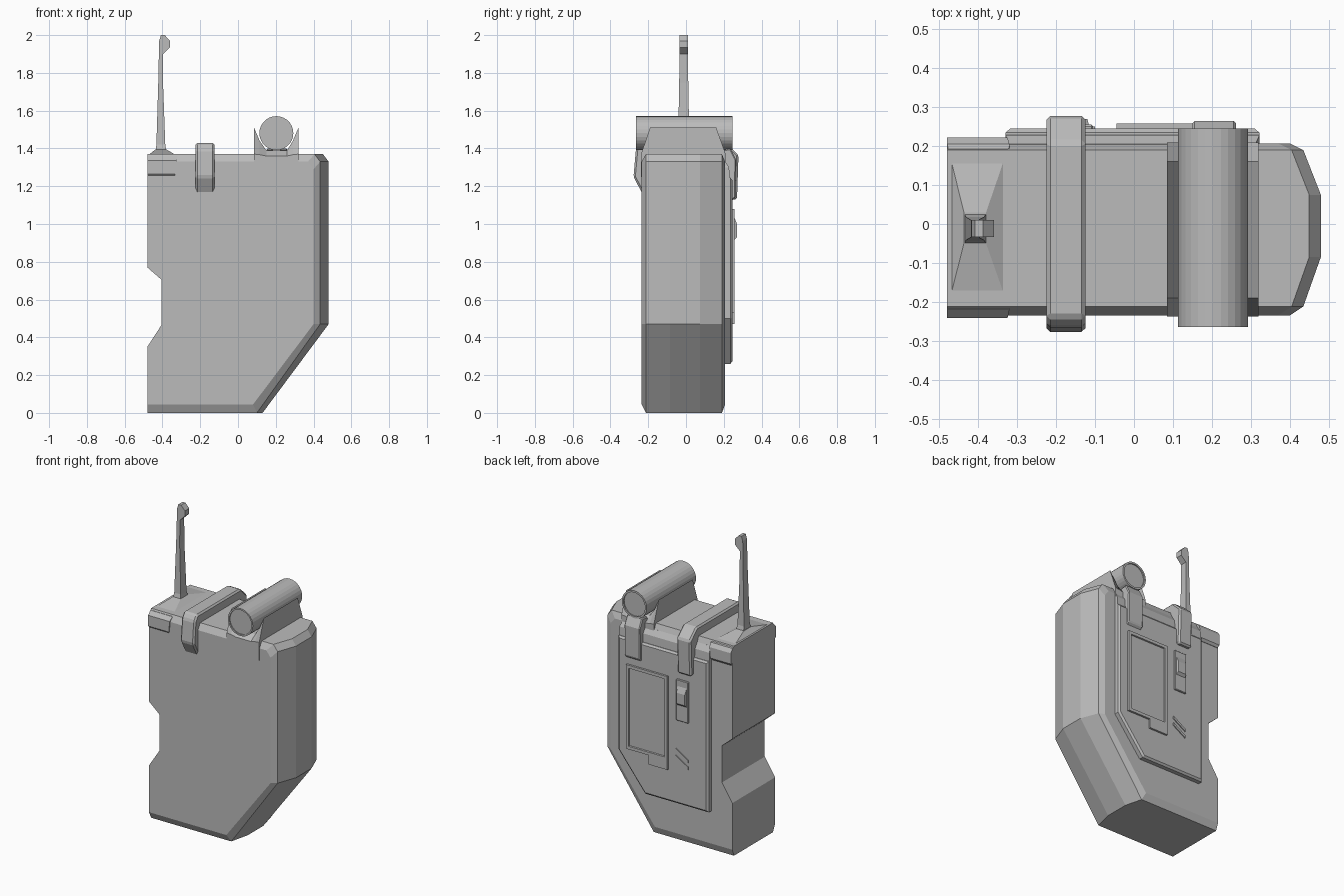
import bpy, bmesh, math
from mathutils import Vector

if "Cube" in bpy.data.objects:
    bpy.data.objects.remove(bpy.data.objects["Cube"])

grey = bpy.data.materials.new("warm_grey")
grey.diffuse_color = (0.5, 0.5, 0.5, 1)
grey.use_nodes = True
grey.node_tree.nodes["Principled BSDF"].inputs["Base Color"].default_value = grey.diffuse_color


def loft(name, rings, bevel=0):
    """Closed solid skinned through rings of equal point count."""
    bm = bmesh.new()
    loops = [[bm.verts.new(p) for p in ring] for ring in rings]
    n = len(loops[0])
    for a, b in zip(loops, loops[1:]):
        for i in range(n):
            j = (i + 1) % n
            bm.faces.new((a[i], a[j], b[j], b[i]))
    bm.faces.new(loops[0])
    bm.faces.new(loops[-1][::-1])
    bmesh.ops.recalc_face_normals(bm, faces=bm.faces)
    me = bpy.data.meshes.new(name)
    bm.to_mesh(me)
    bm.free()
    me.materials.append(grey)
    ob = bpy.data.objects.new(name, me)
    bpy.context.collection.objects.link(ob)
    if bevel:
        m = ob.modifiers.new("edge", 'BEVEL')
        m.width, m.segments = bevel, 1
    return ob


def xz(points, y):
    return [(x, y, z) for x, z in points]


def rect(x0, x1, y0, y1, z):
    return [(x0, y0, z), (x1, y0, z), (x1, y1, z), (x0, y1, z)]


def plate(name, points, y0, y1, bevel=0):
    return loft(name, [xz(points, y0), xz(points, y1)], bevel)


def box_points(x0, x1, z0, z1):
    return [(x0, z0), (x1, z0), (x1, z1), (x0, z1)]


# Main case: side outline inset towards the front and back faces
def outline(r, t, b, foot, notch=0):
    return [(-.48, b), (foot, b), (.48 - r, .47), (.48 - r, 1.33 - t),
            (.45 - r, 1.37 - t), (-.48, 1.37 - t), (-.48, .77 + notch),
            (-.405 + notch, .705 + notch), (-.405 + notch, .465 - notch),
            (-.48, .35 - notch)]


edge = outline(.08, .04, .045, .08)
shoulder = outline(.045, 0, 0, .10)
full = outline(0, 0, 0, .13)
loft("case", [xz(edge, -.235), xz(shoulder, -.212), xz(full, -.085),
              xz(full, .075), xz(shoulder, .19), xz(edge, .207)])

# Corner cap that rises to the aerial base
loft("corner_cap", [rect(-.475, -.338, -.23, .21, 1.25),
                    rect(-.48, -.332, -.242, .222, 1.265),
                    rect(-.48, -.325, -.242, .222, 1.335),
                    rect(-.48, -.32, -.22, .205, 1.36),
                    rect(-.437, -.38, -.05, .03, 1.395)])

# Aerial with a hooked tip
aerial = [(1.39, -.435, -.38, .038), (1.42, -.432, -.385, .03),
          (1.75, -.422, -.397, .024), (1.90, -.419, -.396, .022),
          (1.935, -.419, -.36, .022), (1.97, -.417, -.36, .022),
          (2.0, -.408, -.388, .022)]
loft("aerial", [rect(x0, x1, -.012 - h, -.012 + h, z) for z, x0, x1, h in aerial])

# Strap bar wrapped over the top
strap = [(-.225, 1.15), (-.278, 1.25), (-.265, 1.395), (-.24, 1.43),
         (.21, 1.43), (.278, 1.365), (.27, 1.13), (.235, 1.13)]
loft("top_strap", [[(x, y, z) for y, z in strap] for x in (-.225, -.125)], .01)


# Saddle with two raised walls cradling the tube
def saddle(horn, mid, low):
    return [(.085, 1.25), (.32, 1.25), (.32, horn), (.29, mid), (.26, low),
            (.15, low), (.115, mid), (.085, horn)]


side, centre = saddle(1.37, 1.367, 1.36), saddle(1.51, 1.44, 1.39)
loft("tube_saddle", [xz(side, -.238), xz(centre, -.19),
                     xz(centre, .16), xz(side, .21)])


# Tube with shallow recessed rear lens
def ring(r, y):
    return [(.203 + r * math.cos(i * math.tau / 28), y,
             1.481 + r * math.sin(i * math.tau / 28)) for i in range(28)]


loft("tube", [ring(.08, -.258), ring(.08, -.265), ring(.09, -.265),
              ring(.09, .245), ring(.078, .245), ring(.078, .237)])

# Clip running down the back from the tube
clip = [(.18, 1.39), (.235, 1.40), (.265, 1.34), (.262, 1.14), (.24, 1.12), (.18, 1.12)]
loft("back_clip", [[(x, y, z) for y, z in clip] for x in (.15, .262)], .006)

# Raised back panel with a softened rim
panel = [(-.33, .26), (.13, .26), (.322, .50), (.322, 1.245), (-.33, 1.245)]
panel_in = [(-.318, .272), (.124, .272), (.31, .505), (.31, 1.233), (-.318, 1.233)]
loft("back_panel", [xz(panel, .19), xz(panel, .235), xz(panel_in, .245)])

# Upper trim bridging panel and case top
loft("panel_top", [rect(-.33, .322, .18, .232, 1.24),
                   rect(-.33, .322, .18, .228, 1.30),
                   rect(-.32, .312, .18, .205, 1.335)])

# Screen with bottom tab: stepped frame and recessed glass
x0, x1, z0, z1 = -.045, .255, .53, 1.08


def frame_ring(d, y):
    return xz([(x0 + d, z0 + d), (x1 - d, z0 + d), (x1 - d, z1 - d), (x0 + d, z1 - d)], y)


loft("screen_frame", [frame_ring(0, .24), frame_ring(0, .258),
                      frame_ring(.02, .258), frame_ring(.022, .249)])
plate("screen_tab", box_points(-.045, .09, .47, .532), .24, .258)

# Rocker switch on its backing plate
plate("switch_plate", box_points(-.195, -.105, .81, 1.08), .24, .255, .004)
rocker = box_points(-.185, -.115, .91, 1.05)
rocker_top = box_points(-.18, -.12, .93, 1.0)
loft("rocker", [xz(rocker, .25), xz(rocker_top, .27)])

# Slanted vent bars
for i in range(2):
    z = -.045 * i
    plate("vent_bar", [(-.19, .55 + z), (-.10, .605 + z), (-.10, .623 + z),
                       (-.19, .568 + z)], .24, .251)
